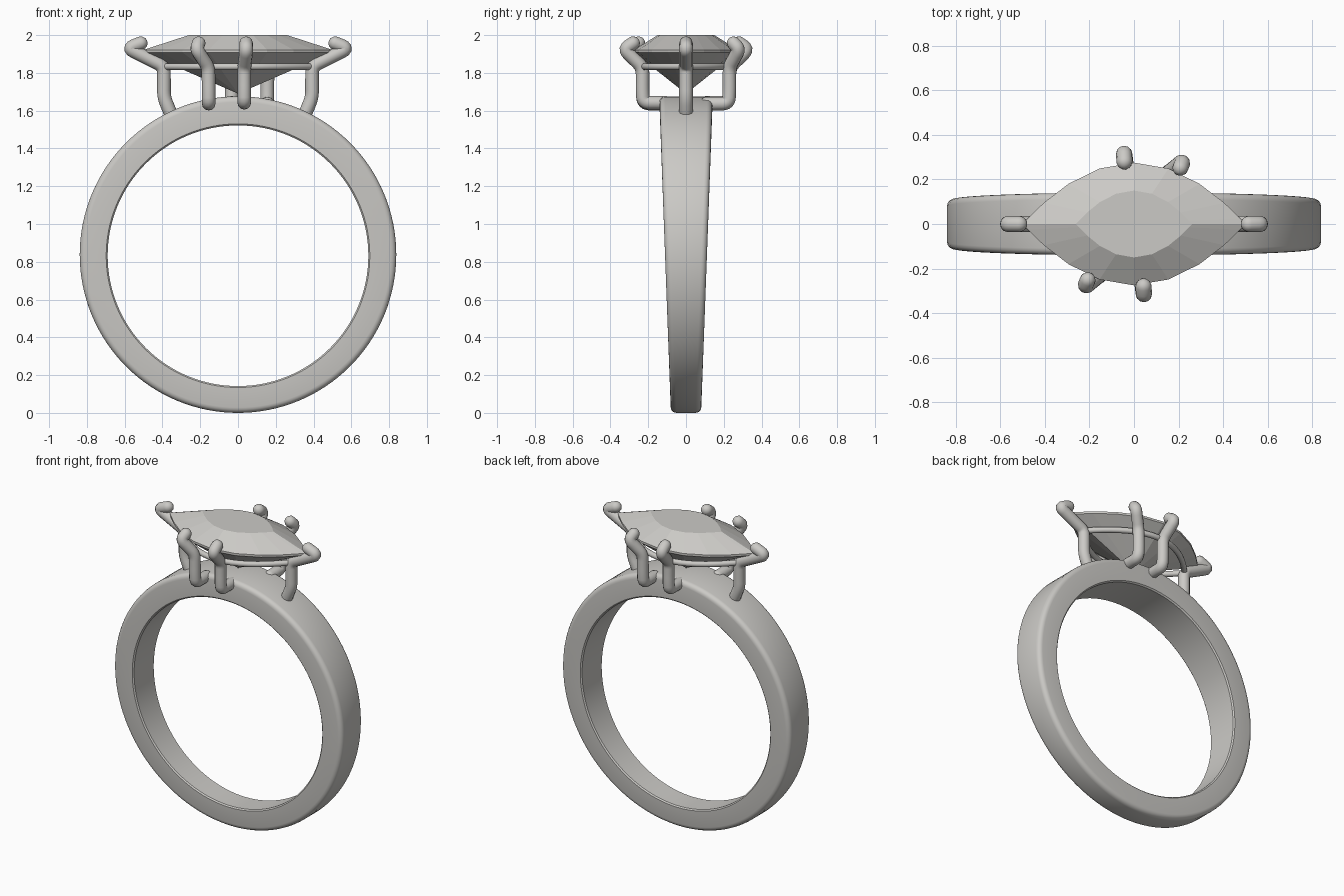
import bpy, bmesh, math
from mathutils import Vector

if "Cube" in bpy.data.objects:
    bpy.data.objects.remove(bpy.data.objects["Cube"], do_unlink=True)

metal = bpy.data.materials.new("warm grey")
metal.use_nodes = True
GREY = (0.6, 0.59, 0.565, 1)
metal.diffuse_color = GREY
metal.node_tree.nodes["Principled BSDF"].inputs["Base Color"].default_value = GREY


def finish(name, bm, smooth_angle=None):
    bmesh.ops.recalc_face_normals(bm, faces=bm.faces)
    mesh = bpy.data.meshes.new(name)
    bm.to_mesh(mesh)
    bm.free()
    mesh.materials.append(metal)
    obj = bpy.data.objects.new(name, mesh)
    bpy.context.collection.objects.link(obj)
    if smooth_angle:
        select(obj)
        bpy.ops.object.shade_smooth_by_angle(angle=math.radians(smooth_angle))
    return obj


def select(obj):
    bpy.ops.object.select_all(action='DESELECT')
    obj.select_set(True)
    bpy.context.view_layer.objects.active = obj


def bridge(bm, a, b):
    n = len(a)
    for i in range(n):
        bm.faces.new((a[i], a[(i + 1) % n], b[(i + 1) % n], b[i]))


def tube(name, points, radius, closed=False, bend=0.035):
    """Round wire along points, with filleted corners and domed ends."""
    pts = [Vector(p) for p in points]
    path = []
    if closed:
        path = [(p, 1) for p in pts]
    else:
        centre = [pts[0]]
        for a, p, b in zip(pts, pts[1:], pts[2:]):
            s = p + (a - p).normalized() * min(bend, (a - p).length * 0.48)
            e = p + (b - p).normalized() * min(bend, (b - p).length * 0.48)
            for k in range(6):
                t = k / 5
                centre.append(s * (1 - t) ** 2 + p * 2 * t * (1 - t) + e * t * t)
        centre.append(pts[-1])
        start = (centre[0] - centre[1]).normalized()
        end = (centre[-1] - centre[-2]).normalized()
        dome = [math.radians(a) for a in (20, 40, 60, 75, 87)]
        path = [(centre[0] + start * radius * math.sin(a), math.cos(a)) for a in reversed(dome)]
        path += [(c, 1) for c in centre]
        path += [(centre[-1] + end * radius * math.sin(a), math.cos(a)) for a in dome]
    curve = bpy.data.curves.new(name, 'CURVE')
    curve.dimensions = '3D'
    curve.bevel_depth = radius
    curve.bevel_resolution = 4
    curve.use_fill_caps = not closed
    spline = curve.splines.new('POLY')
    spline.points.add(len(path) - 1)
    for sp, (co, r) in zip(spline.points, path):
        sp.co = (*co, 1)
        sp.radius = r
    spline.use_cyclic_u = closed
    curve.materials.append(metal)
    obj = bpy.data.objects.new(name, curve)
    bpy.context.collection.objects.link(obj)
    select(obj)
    bpy.ops.object.convert(target='MESH')
    bpy.ops.object.shade_smooth_by_angle(angle=math.radians(60))


def marquise(length, width, z, per_side):
    """Pointed oval outline, starting at the +x tip."""
    out = []
    for side in (1, -1):
        for i in range(per_side):
            x = side * math.cos(math.pi * i / per_side)
            out.append((x * length, side * width * (1 - x * x), z))
    return out


# Band: rounded section swept around, wider towards the top
def band():
    R_OUT, R_IN, SOFT, TINY = 0.838, 0.69, 0.03, 0.008
    section = []                       # (radius, edge factor, inset from edge)
    for k in range(5):
        a = math.pi / 2 * k / 4
        section.append((R_OUT - SOFT * (1 - math.cos(a)), SOFT * (1 - math.sin(a))))
    section += [(R_IN + TINY, 0), (R_IN, TINY)]
    loop = [(r, 1, i) for r, i in section] + [(r, -1, i) for r, i in reversed(section)]
    bm = bmesh.new()
    rings = []
    SEG = 128
    for s in range(SEG):
        a = 2 * math.pi * s / SEG
        ring = []
        for r, side, inset in loop:
            drop = 0.006 * (R_OUT - r) / (R_OUT - R_IN)
            z = R_OUT - drop + r * math.cos(a)
            half = 0.08 + 0.062 * z / 1.676
            ring.append(bm.verts.new((r * math.sin(a), side * (half - inset), z)))
        rings.append(ring)
    for s in range(SEG):
        bridge(bm, rings[s], rings[(s + 1) % SEG])
    finish("band", bm, 40)


band()


# Gem: flat table, crown, thin girdle and pointed pavilion
bm = bmesh.new()
layers = [[bm.verts.new(p) for p in marquise(l, w, z, 10)]
          for l, w, z in ((0.26, 0.15, 2.0), (0.5, 0.275, 1.922), (0.5, 0.275, 1.908))]
bm.faces.new(layers[0])
for upper, lower in zip(layers, layers[1:]):
    bridge(bm, upper, lower)
culet = bm.verts.new((0, 0, 1.69))
base = layers[-1]
for i in range(len(base)):
    bm.faces.new((base[i], base[(i + 1) % len(base)], culet))
finish("gem", bm)

# Gallery rail under the gem
tube("gallery_rail", marquise(0.395, 0.225, 1.833, 24), 0.018, closed=True)

# Claws: three shapes, each repeated by a half turn
claws = {
    "end_claw": [(0.35, 0, 1.57), (0.392, 0, 1.67), (0.392, 0, 1.835),
                 (0.583, 0, 1.93), (0.515, 0, 1.957)],
    "corner_claw": [(-0.155, -0.11, 1.637), (-0.155, -0.225, 1.637), (-0.155, -0.23, 1.7),
                    (-0.157, -0.23, 1.83), (-0.22, -0.282, 1.925), (-0.208, -0.252, 1.957)],
    "middle_claw": [(0.033, -0.11, 1.642), (0.033, -0.225, 1.642), (0.033, -0.23, 1.7),
                    (0.033, -0.23, 1.83), (0.045, -0.328, 1.925), (0.043, -0.28, 1.957)],
}
for name, points in claws.items():
    for label, turn in (("front", 1), ("back", -1)):
        tube(f"{label}_{name}", [(x * turn, y * turn, z) for x, y, z in points], 0.036)
